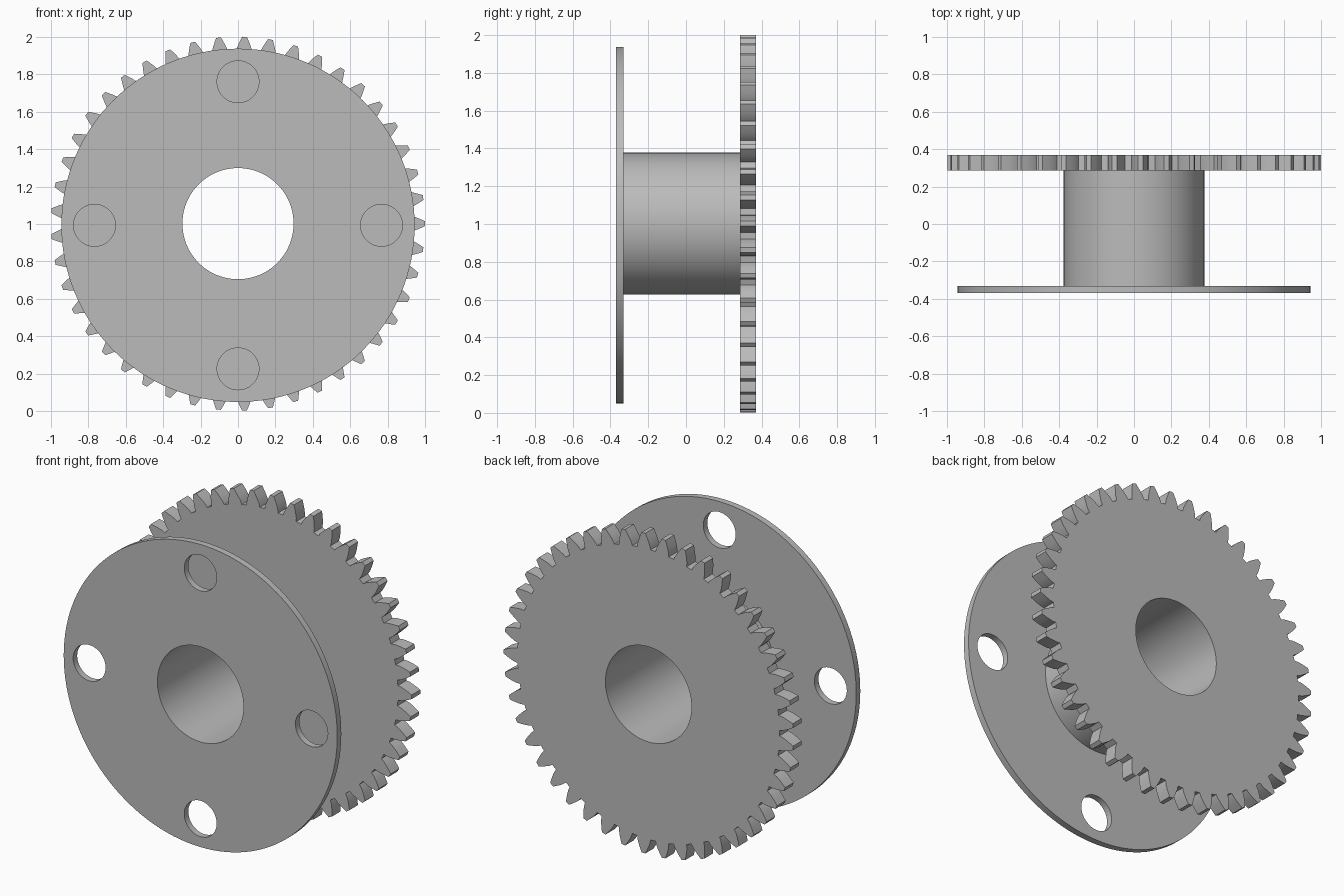
import bpy, bmesh
from math import sin, cos, pi, radians
from mathutils import Matrix

cube = bpy.data.objects.get("Cube")
if cube:
    bpy.data.objects.remove(cube)

grey = bpy.data.materials.new("plain grey")
grey.use_nodes = True
colour = (0.5, 0.5, 0.5, 1)
grey.diffuse_color = colour
grey.node_tree.nodes["Principled BSDF"].inputs["Base Color"].default_value = colour

AXIS_Z = 1.002      # shared axis of gear and hub
FLANGE_Z = 0.993    # flange sits slightly lower
BORE = 0.297


def circle(radius, cx=0.0, cz=0.0, sides=96):
    return [(cx + radius * cos(2 * pi * i / sides),
             cz + radius * sin(2 * pi * i / sides)) for i in range(sides)]


def gear_outline(teeth):
    # Each tooth: radius and half width, from root to tip
    flank = [(0.905, 0.046), (0.93, 0.042), (0.957, 0.032), (0.98, 0.022), (0.999, 0.013)]
    points = []
    for t in range(teeth):
        a = 2 * pi * t / teeth
        for r, w in flank:
            points.append((r * cos(a - w / r), r * sin(a - w / r)))
        for r, w in reversed(flank):
            points.append((r * cos(a + w / r), r * sin(a + w / r)))
    return points


def plate(name, outlines, y0, y1, z):
    """Extrude an outline with holes along y."""
    curve = bpy.data.curves.new(name, "CURVE")
    curve.dimensions = "2D"
    curve.fill_mode = "BOTH"
    curve.extrude = (y1 - y0) / 2
    for outline in outlines:
        spline = curve.splines.new("POLY")
        spline.points.add(len(outline) - 1)
        for point, (x, v) in zip(spline.points, outline):
            point.co = (x, v, 0, 1)
        spline.use_cyclic_u = True
    helper = bpy.data.objects.new(name + " helper", curve)
    bpy.context.collection.objects.link(helper)
    graph = bpy.context.evaluated_depsgraph_get()
    mesh = bpy.data.meshes.new_from_object(helper.evaluated_get(graph))
    bpy.data.objects.remove(helper)

    # Weld caps to walls and stand the part upright
    bm = bmesh.new()
    bm.from_mesh(mesh)
    bmesh.ops.remove_doubles(bm, verts=bm.verts, dist=0.0001)
    bm.transform(Matrix.Translation((0, (y0 + y1) / 2, z)) @ Matrix.Rotation(pi / 2, 4, "X"))
    bmesh.ops.recalc_face_normals(bm, faces=bm.faces)
    bm.to_mesh(mesh)
    bm.free()
    mesh.materials.clear()
    mesh.materials.append(grey)
    obj = bpy.data.objects.new(name, mesh)
    bpy.context.collection.objects.link(obj)
    bpy.ops.object.select_all(action="DESELECT")
    obj.select_set(True)
    bpy.context.view_layer.objects.active = obj
    bpy.ops.object.shade_smooth_by_angle(angle=radians(15))
    return obj


# Toothed wheel at the back
plate("gear", [gear_outline(45), circle(BORE)], 0.285, 0.37, AXIS_Z)

# Hollow hub between wheel and flange
plate("hub", [circle(0.376), circle(BORE)], -0.33, 0.285, AXIS_Z)

# Front flange with four bolt holes, its bore in line with the hub
bolt_holes = [circle(0.112, 0.767 * cos(k * pi / 2), 0.767 * sin(k * pi / 2), 48)
              for k in range(4)]
plate("flange", [circle(0.944, sides=128), circle(BORE, 0, AXIS_Z - FLANGE_Z)] + bolt_holes,
      -0.37, -0.33, FLANGE_Z)
